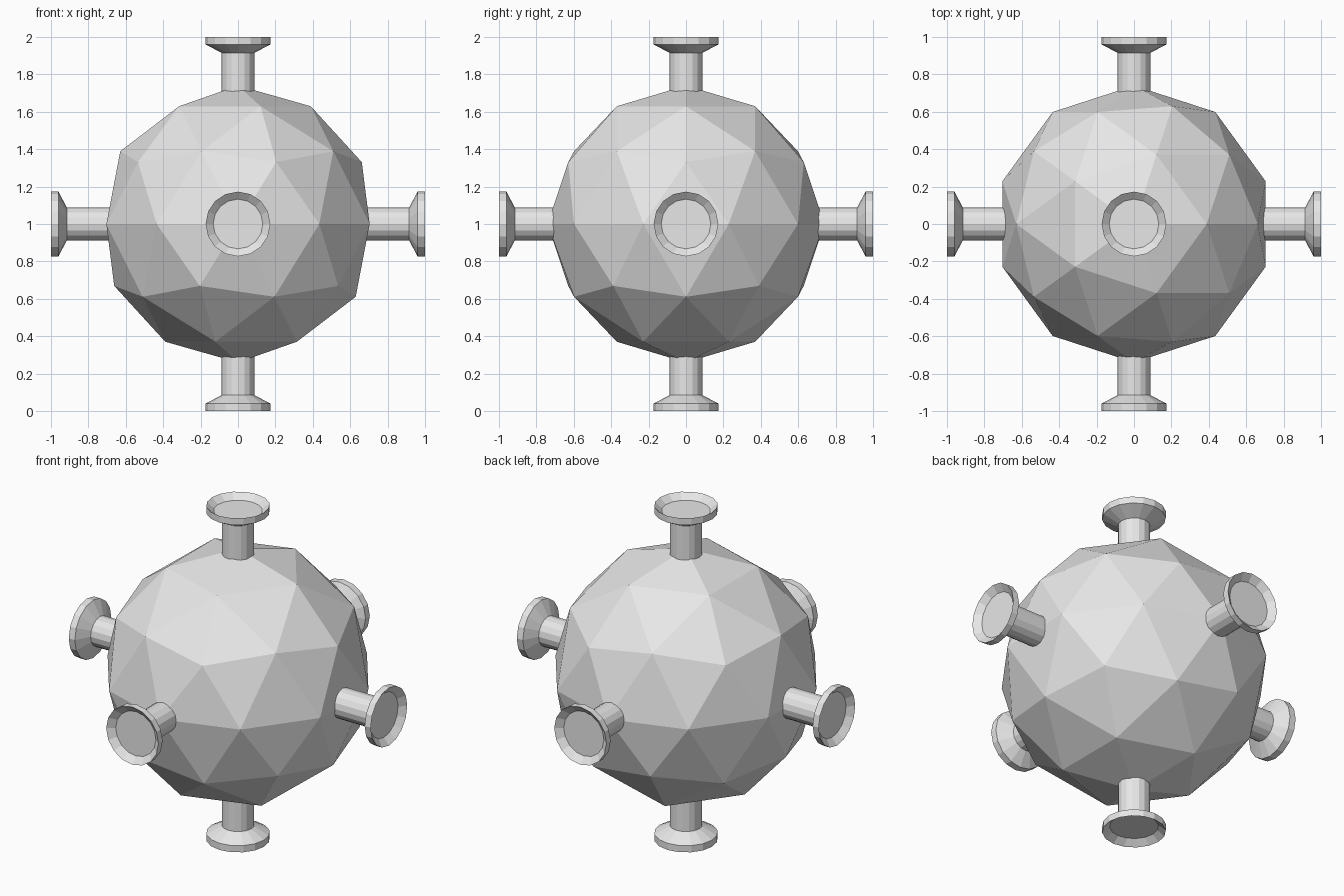
import bpy, bmesh, math
from mathutils import Vector, Matrix

cube = bpy.data.objects.get("Cube")
if cube:
    bpy.data.objects.remove(cube, do_unlink=True)

CENTRE = Vector((0, 0, 1))
SIDES = 16

grey = bpy.data.materials.new("light_grey")
grey.use_nodes = True
grey.diffuse_color = (0.8, 0.8, 0.8, 1)
grey.node_tree.nodes["Principled BSDF"].inputs["Base Color"].default_value = (0.8, 0.8, 0.8, 1)


def add_object(name, bm):
    bmesh.ops.recalc_face_normals(bm, faces=bm.faces)
    mesh = bpy.data.meshes.new(name)
    bm.to_mesh(mesh)
    bm.free()
    mesh.materials.append(grey)
    obj = bpy.data.objects.new(name, mesh)
    bpy.context.collection.objects.link(obj)
    obj.location = CENTRE
    return obj


# Faceted ball
bm = bmesh.new()
bmesh.ops.create_icosphere(bm, subdivisions=2, radius=0.74)
add_object("ball_body", bm)

# Stalk with flared, dished end: (radius, distance from ball centre)
PROFILE = [(0.088, 0.6), (0.088, 0.915), (0.173, 0.96), (0.173, 1.0), (0.133, 0.967)]


def add_stalk(name, direction):
    bm = bmesh.new()
    rings = []
    for radius, height in PROFILE:
        ring = bmesh.ops.create_circle(bm, segments=SIDES, radius=radius,
                                       matrix=Matrix.Translation((0, 0, height)))
        rings.append(ring["verts"])
    for low, high in zip(rings, rings[1:]):
        for i in range(SIDES):
            j = (i + 1) % SIDES
            bm.faces.new((low[i], low[j], high[j], high[i]))
    bm.faces.new(rings[0])
    bm.faces.new(rings[-1])
    turn = Vector(direction).to_track_quat("Z", "Y").to_matrix()
    bmesh.ops.transform(bm, matrix=turn.to_4x4(), verts=bm.verts)
    add_object(name, bm)


# One stalk along each axis direction
for name, direction in {
    "top_stalk": (0, 0, 1), "bottom_stalk": (0, 0, -1),
    "left_stalk": (1, 0, 0), "right_stalk": (-1, 0, 0),
    "back_stalk": (0, 1, 0), "front_stalk": (0, -1, 0),
}.items():
    add_stalk(name, direction)
